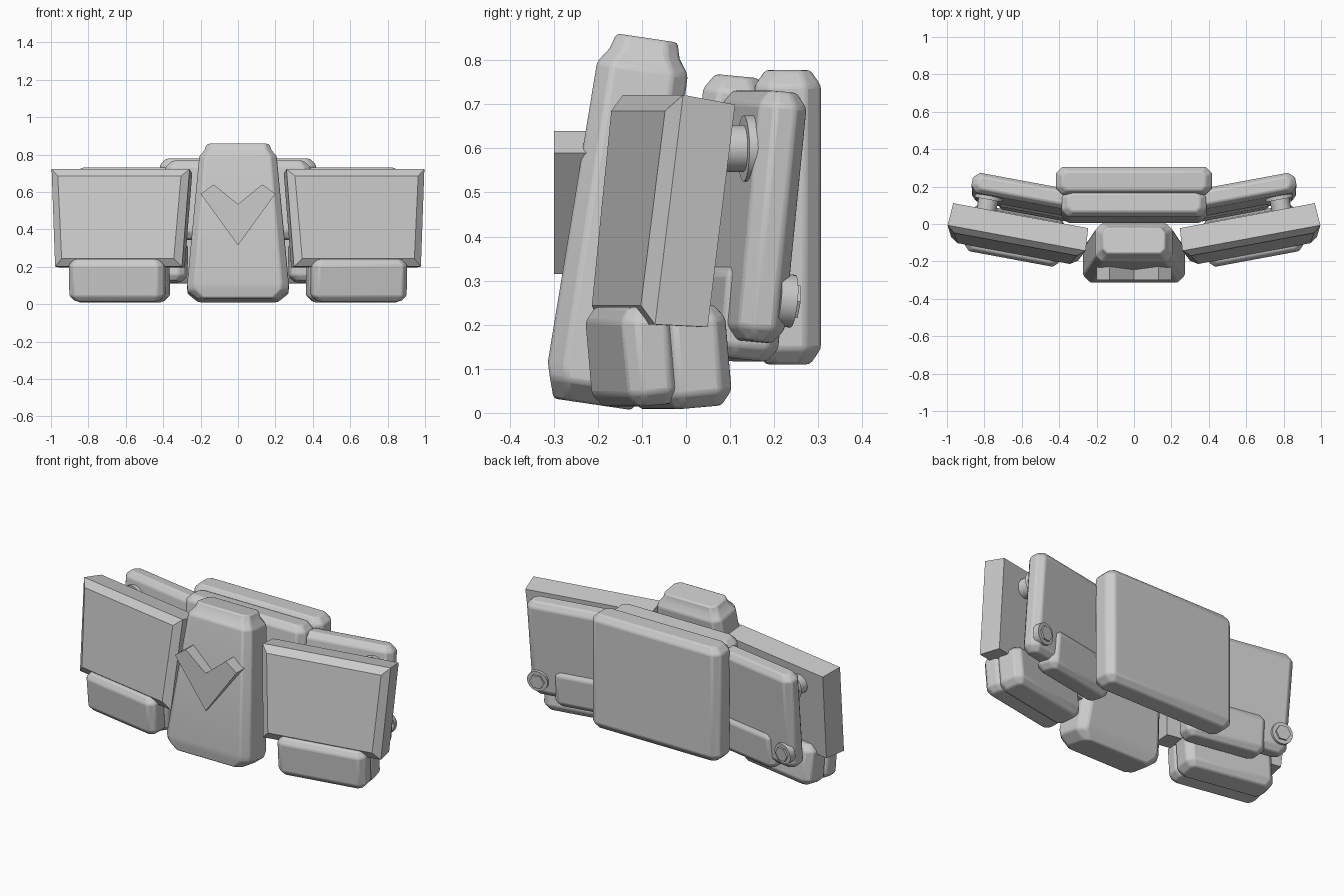
import bpy, bmesh, math
from mathutils import Matrix

if "Cube" in bpy.data.objects:
    bpy.data.objects.remove(bpy.data.objects["Cube"], do_unlink=True)

grey = bpy.data.materials.new("plain_grey")
grey.use_nodes = True
grey.diffuse_color = (0.6, 0.6, 0.6, 1)
grey.node_tree.nodes["Principled BSDF"].inputs["Base Color"].default_value = (0.6, 0.6, 0.6, 1)

YAW = math.radians(10.5)


def loft(name, rings, loc=(0, 0, 0), yaw=0, tilt=0, soft=0):
    """Skin a stack of equal rings of 3D points and cap both ends."""
    bm = bmesh.new()
    loops = [[bm.verts.new(p) for p in ring] for ring in rings]
    n = len(loops[0])
    for a, b in zip(loops, loops[1:]):
        for i in range(n):
            j = (i + 1) % n
            bm.faces.new((a[i], a[j], b[j], b[i]))
    bm.faces.new(loops[0])
    bm.faces.new(loops[-1])
    bmesh.ops.recalc_face_normals(bm, faces=bm.faces)
    mesh = bpy.data.meshes.new(name)
    bm.to_mesh(mesh)
    bm.free()
    mesh.materials.append(grey)
    ob = bpy.data.objects.new(name, mesh)
    bpy.context.scene.collection.objects.link(ob)
    ob.matrix_world = (Matrix.Translation(loc) @ Matrix.Rotation(yaw, 4, 'Z')
                       @ Matrix.Rotation(-math.radians(tilt), 4, 'X'))
    if soft:
        mod = ob.modifiers.new("soft_edges", 'BEVEL')
        mod.width = soft
        mod.segments = 2
        mod.limit_method = 'ANGLE'
        mod.angle_limit = math.radians(25)
    bpy.ops.object.select_all(action='DESELECT')
    ob.select_set(True)
    bpy.context.view_layer.objects.active = ob
    bpy.ops.object.shade_smooth_by_angle(angle=math.radians(25))
    return ob


def octagon(z, hx, hy, c):
    """Rectangle with cut corners at height z."""
    quarter = [(hx, hy - c), (hx - c, hy)]
    pts = quarter + [(-x, y) for x, y in reversed(quarter)]
    pts += [(-x, -y) for x, y in pts]
    return [(x, y, z) for x, y in pts]


def slab(name, hx, hy, hz, c, loc, yaw=0, tilt=0, taper=1, soft=0.008):
    """Upright plate with chamfered edges all round, taper narrows the foot."""
    rings = [octagon(-hz, (hx - c) * taper, hy - c * .7, c * .6),
             octagon(-hz + c, hx * taper, hy, c),
             octagon(hz - c, hx, hy, c),
             octagon(hz, hx - c, hy - c * .7, c * .6)]
    return loft(name, rings, loc, yaw, tilt, soft)


def disc(name, r, y0, y1, sides, loc, yaw, tilt):
    """Cylinder along the local depth axis."""
    angles = [math.tau * i / sides for i in range(sides)]
    rings = [[(r * math.cos(a), y, r * math.sin(a)) for a in angles] for y in (y0, y1)]
    return loft(name, rings, loc, yaw, tilt)


# Leaning centre block, wider at the foot, with a stepped cap
profile = [(-.42, .215, .09, .03), (-.375, .27, .105, .04), (-.34, .272, .115, .04),
           (.35, .207, .104, .035), (.385, .18, .08, .03), (.42, .167, .07, .025)]
loft("centre_block", [octagon(*p) for p in profile], (0, -.15, .435), 0, 8.4, .008)

# Raised chevron
half = [(.2, .59), (.13, .64)]
chevron = [(0, .315)] + half + [(0, .535)] + [(-x, z) for x, z in reversed(half)]
loft("chevron", [[(x, y, z) for x, z in chevron] for y in (-.3, -.17)])

# Rear centre plates
slab("rear_plate", .418, .075, .334, .035, (0, .231, .444))
slab("inner_plate", .388, .073, .21, .035, (0, .095, .555), 0, 5.5)


def panel_ring(y, inset):
    top, foot, h = .375 - inset, .345 - inset, .262 - inset
    return [(top, y, h), (-top, y, h), (-foot, y, -h), (foot, y, -h)]


for s, side in ((1, "left"), (-1, "right")):
    yaw = s * YAW
    # Large tapered front panel with a bevelled face
    loft(side + "_front_panel",
         [panel_ring(.078, .008), panel_ring(-.045, 0), panel_ring(-.075, .04)],
         (s * .625, -.06, .456), yaw, 6.5)
    # Pouch made of two stacked slabs
    slab(side + "_pouch_front", .258, .062, .113, .03, (s * .645, -.12, .13), yaw, -5)
    slab(side + "_pouch_back", .258, .078, .115, .032, (s * .625, -.02, .127), yaw, -5)
    # Rear wing plate and the shorter plate below it
    slab(side + "_wing_plate", .29, .055, .285, .032, (s * .585, .15, .445), yaw, 5.5, .96)
    slab(side + "_lower_plate", .23, .068, .11, .03, (s * .5, .115, .23), yaw, 5.5)
    # Axle between panel and wing, and the bolt behind
    axle = (s * .775, .15, .6)
    disc(side + "_axle_collar", .075, -.02, .03, 24, axle, yaw, 0)
    disc(side + "_axle_neck", .053, -.09, 0, 24, axle, yaw, 0)
    bolt = (s * .8, .225, .255)
    disc(side + "_bolt_washer", .06, -.02, .018, 24, bolt, yaw, 5.5)
    disc(side + "_bolt_head", .043, 0, .028, 6, bolt, yaw, 5.5)
